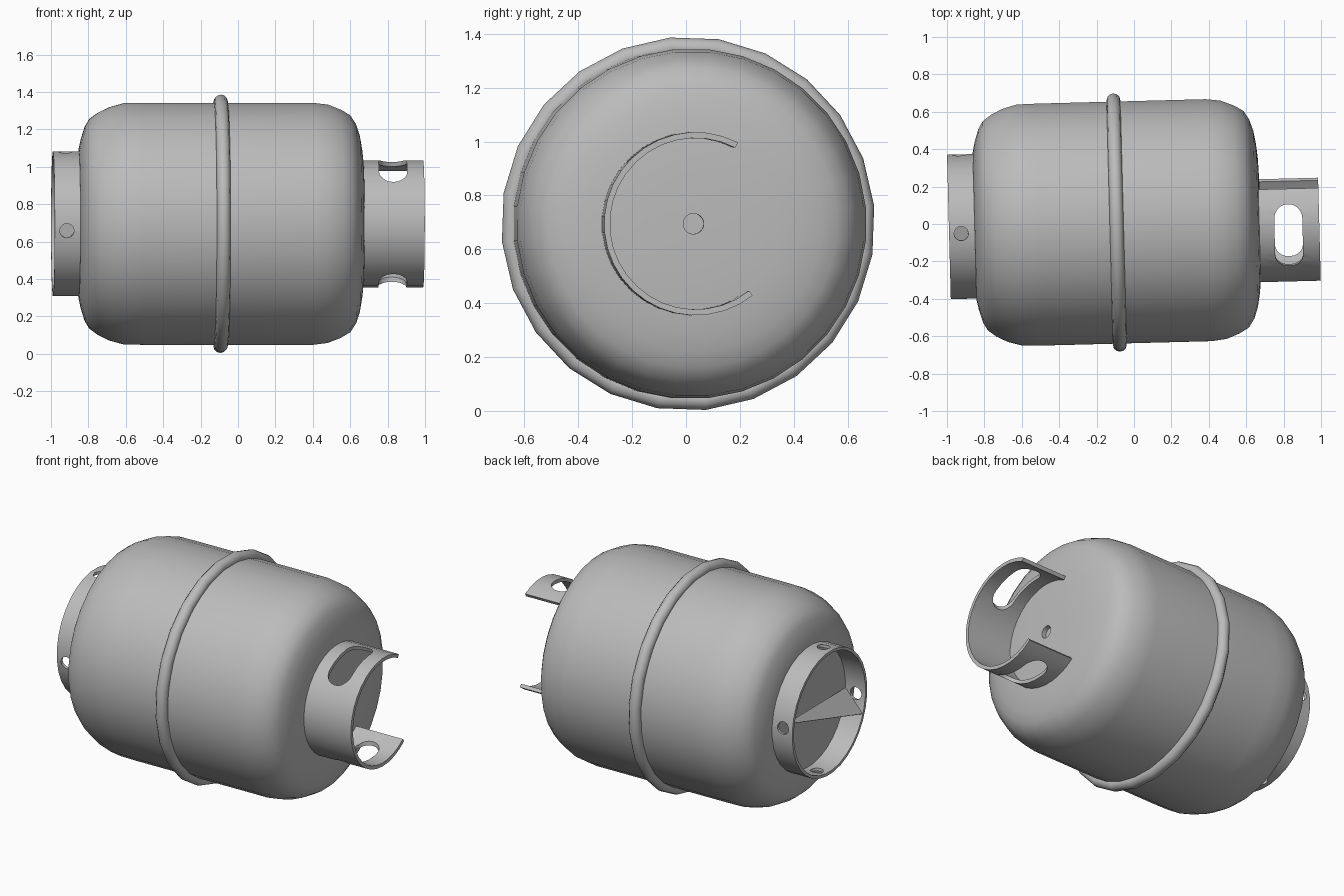
import bpy, bmesh, math
from mathutils import Matrix, Vector

if "Cube" in bpy.data.objects:
    bpy.data.objects.remove(bpy.data.objects["Cube"])

# Lying tank: local axis is x, then slightly rolled and yawed into place
PLACE = (Matrix.Translation((0, 0.01, 0.695)) @ Matrix.Rotation(math.radians(1.5), 4, 'Z')
         @ Matrix.Rotation(math.radians(5.5), 4, 'X'))

grey = bpy.data.materials.new("steel_grey")
grey.diffuse_color = (0.5, 0.5, 0.5, 1)
grey.use_nodes = True
grey.node_tree.nodes["Principled BSDF"].inputs["Base Color"].default_value = grey.diffuse_color


def polar(x, r, deg):
    a = math.radians(deg)
    return Vector((x, r * math.cos(a), r * math.sin(a)))


def finish(name, bm, smooth=True):
    bmesh.ops.remove_doubles(bm, verts=bm.verts, dist=1e-5)
    bmesh.ops.recalc_face_normals(bm, faces=bm.faces)
    me = bpy.data.meshes.new(name)
    bm.to_mesh(me)
    bm.free()
    me.materials.append(grey)
    ob = bpy.data.objects.new(name, me)
    bpy.context.collection.objects.link(ob)
    ob.matrix_world = PLACE
    if smooth:
        smooth_by_angle(ob)
    return ob


def smooth_by_angle(ob):
    bpy.ops.object.select_all(action='DESELECT')
    ob.select_set(True)
    bpy.context.view_layer.objects.active = ob
    bpy.ops.object.shade_smooth_by_angle(angle=math.radians(35))


def lathe(name, profile, n, start=0, sweep=360, loop=False):
    """Sweep (x, radius) points round the x axis; loop closes the section."""
    bm = bmesh.new()
    full = sweep == 360
    rings = [[bm.verts.new(polar(x, r, start + sweep * i / n)) for x, r in profile]
             for i in range(n if full else n + 1)]
    m = len(profile)
    for i in range(n):
        a, b = rings[i], rings[(i + 1) % len(rings)]
        for j in range(m if loop else m - 1):
            k = (j + 1) % m
            bm.faces.new((a[j], a[k], b[k], b[j]))
    if not full:
        bm.faces.new(rings[0])
        bm.faces.new(rings[-1])
    bmesh.ops.dissolve_degenerate(bm, dist=1e-5, edges=bm.edges)
    return finish(name, bm)


def cut_slots(ob, x, radius, angles, half_x, half_len, corner):
    """Cut rounded openings through a wall, aimed outward at the given angles."""
    for deg in angles:
        bm = bmesh.new()
        t = polar(0, 1, deg + 90)
        out = polar(0, 1, deg)
        outline = []
        for q in range(4):
            sx, st = ((1, 1), (-1, 1), (-1, -1), (1, -1))[q]
            for s in range(7):
                a = math.radians(q * 90 + s * 15)
                outline.append((sx * (half_x - corner) + corner * math.cos(a),
                                st * (half_len - corner) + corner * math.sin(a)))
        base = [bm.verts.new(Vector((x + u, 0, 0)) + t * v + out * radius * 0.6)
                for u, v in outline]
        face = bm.faces.new(base)
        new = bmesh.ops.extrude_face_region(bm, geom=[face])['geom']
        bmesh.ops.translate(bm, vec=out * radius * 0.7,
                            verts=[v for v in new if isinstance(v, bmesh.types.BMVert)])
        cutter = finish("slot_cutter", bm, smooth=False)
        mod = ob.modifiers.new("slot", 'BOOLEAN')
        mod.object = cutter
        mod.solver = 'EXACT'
        bpy.context.view_layer.objects.active = ob
        bpy.ops.object.modifier_apply(modifier=mod.name)
        bpy.data.objects.remove(cutter)
    smooth_by_angle(ob)


# Tank body with domed ends and a shallow valve recess on the right end
lathe("tank_body", [
    (-0.855, 0), (-0.855, 0.30), (-0.852, 0.40), (-0.84, 0.455), (-0.82, 0.52),
    (-0.795, 0.562), (-0.75, 0.596), (-0.69, 0.626), (-0.61, 0.648), (-0.5, 0.65),
    (0.4, 0.65), (0.48, 0.64), (0.55, 0.612), (0.60, 0.582), (0.63, 0.535),
    (0.65, 0.475), (0.663, 0.40), (0.671, 0.32), (0.676, 0.18), (0.677, 0.038),
    (0.647, 0.038), (0.647, 0)], 32)

# Protective band round the middle
lathe("middle_band", [(-0.093 + 0.037 * math.cos(k * math.pi / 6),
                       0.657 + 0.037 * math.sin(k * math.pi / 6)) for k in range(12)],
      24, loop=True)

# Foot ring with four drain holes
foot = lathe("foot_ring", [(-0.99, 0.388), (-0.835, 0.388), (-0.835, 0.37), (-0.99, 0.37)],
             32, loop=True)
cut_slots(foot, -0.925, 0.388, (0, 90, 180, 270), 0.038, 0.038, 0.0379)

# Thin web stretched across the inside of the foot ring
bm = bmesh.new()
bm.faces.new([bm.verts.new(p) for p in
              (polar(-0.93, 0.372, 3), polar(-0.85, 0.372, 178), polar(-0.985, 0.372, 197))])
web = finish("foot_web", bm, smooth=False)
web.modifiers.new("thickness", 'SOLIDIFY').thickness = 0.004

# Open handle collar with two hand slots
collar = lathe("handle_collar", [(0.655, 0.34), (0.99, 0.34), (0.99, 0.318), (0.655, 0.318)],
               24, start=57, sweep=246, loop=True)
cut_slots(collar, 0.825, 0.34, (102.5, 257.5), 0.075, 0.172, 0.07)
